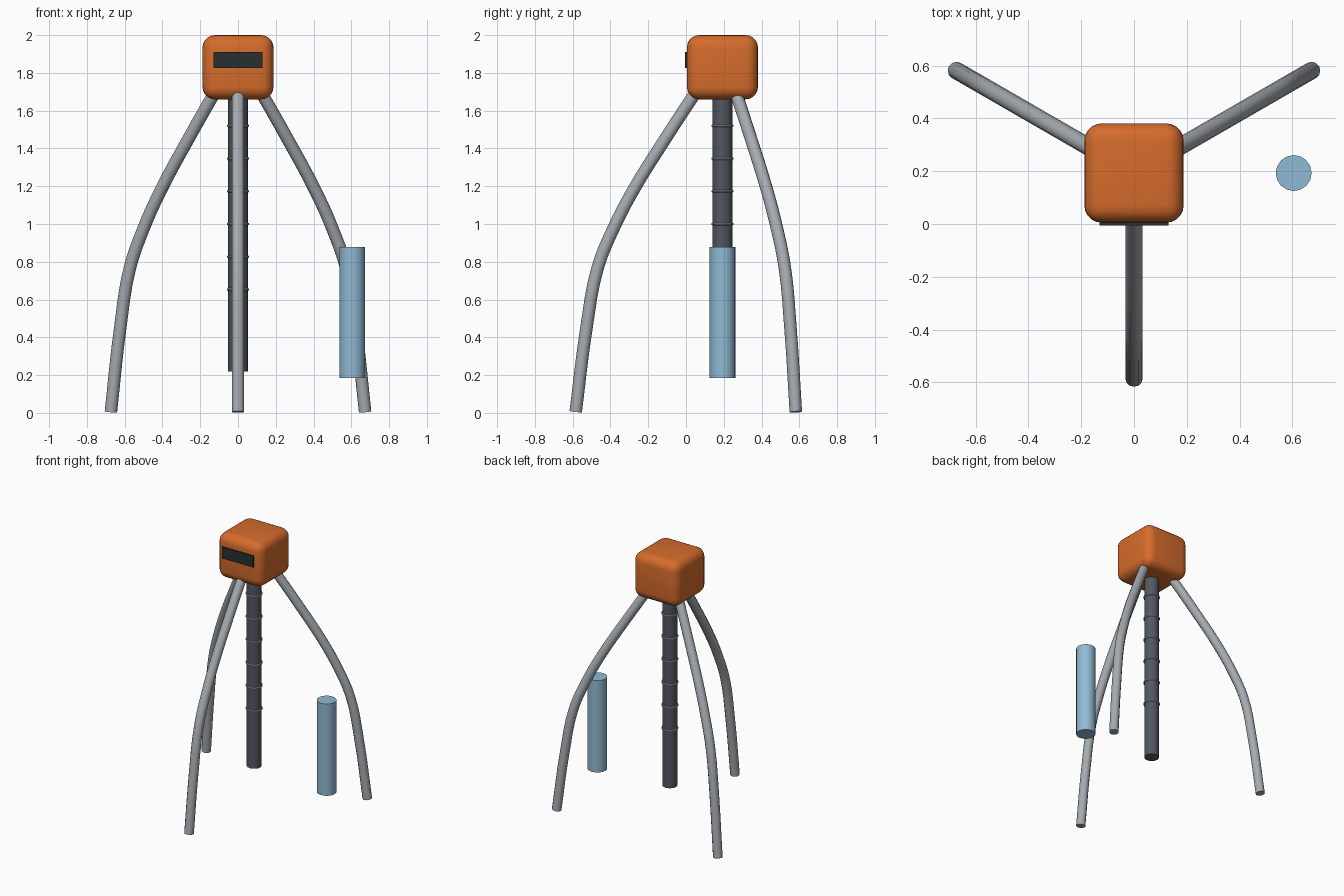
import bpy
import bmesh
from math import radians, cos, sin
from mathutils import Matrix, Vector

cube = bpy.data.objects.get("Cube")
if cube:
    bpy.data.objects.remove(cube, do_unlink=True)

AXIS_Y = 0.193  # depth of the central axis


def material(name, rgb):
    mat = bpy.data.materials.new(name)
    mat.use_nodes = True
    mat.diffuse_color = (*rgb, 1)
    mat.node_tree.nodes["Principled BSDF"].inputs["Base Color"].default_value = (*rgb, 1)
    return mat


orange = material("orange_paint", (0.67, 0.15, 0.025))
steel = material("steel", (0.38, 0.41, 0.44))
dark = material("dark_metal", (0.085, 0.095, 0.115))
black = material("black_glass", (0.021, 0.028, 0.028))
blue = material("pale_blue", (0.28, 0.49, 0.66))


def finish(obj, name, mat, smooth=True):
    obj.name = obj.data.name = name
    obj.data.materials.clear()
    obj.data.materials.append(mat)
    if smooth:
        bpy.ops.object.select_all(action="DESELECT")
        obj.select_set(True)
        bpy.context.view_layer.objects.active = obj
        bpy.ops.object.shade_smooth_by_angle(angle=radians(40))
    return obj


def box(name, center, size, mat, bevel=0):
    bm = bmesh.new()
    bmesh.ops.create_cube(bm, size=1, matrix=Matrix.Diagonal((*size, 1)))
    if bevel:
        bmesh.ops.bevel(bm, geom=bm.edges[:], offset=bevel, segments=5,
                        profile=0.5, affect="EDGES")
    mesh = bpy.data.meshes.new(name)
    bm.to_mesh(mesh)
    bm.free()
    obj = bpy.data.objects.new(name, mesh)
    obj.location = center
    bpy.context.collection.objects.link(obj)
    return finish(obj, name, mat, bool(bevel))


def cylinder(name, x, bottom, top, radius, sides, mat):
    bpy.ops.mesh.primitive_cylinder_add(
        vertices=sides, radius=radius, depth=top - bottom,
        location=(x, AXIS_Y, (top + bottom) / 2))
    return finish(bpy.context.object, name, mat)


def leg(name, degrees):
    # Side profile of a leg as (distance from axis, height)
    profile = [(0.12, 1.73), (0.3, 1.455), (0.477, 1.17), (0.58, 0.97),
               (0.66, 0.77), (0.72, 0.45), (0.777, 0.005)]
    a = radians(degrees)
    curve = bpy.data.curves.new(name + "_path", "CURVE")
    curve.dimensions = "3D"
    curve.resolution_u = 4
    curve.bevel_depth = 0.033
    curve.bevel_resolution = 4
    curve.use_fill_caps = True
    spline = curve.splines.new("BEZIER")
    spline.bezier_points.add(len(profile) - 1)
    for point, (r, z) in zip(spline.bezier_points, profile):
        point.co = Vector((r * cos(a), AXIS_Y + r * sin(a), z))
        point.handle_left_type = point.handle_right_type = "AUTO"
    helper = bpy.data.objects.new(name + "_path", curve)
    bpy.context.collection.objects.link(helper)
    bpy.context.view_layer.update()
    mesh = bpy.data.meshes.new_from_object(
        helper.evaluated_get(bpy.context.evaluated_depsgraph_get()))
    bpy.data.objects.remove(helper, do_unlink=True)
    obj = bpy.data.objects.new(name, mesh)
    bpy.context.collection.objects.link(obj)
    return finish(obj, name, steel)


# Housing with its display panel
box("housing", (0, AXIS_Y, 1.83), (0.376, 0.376, 0.34), orange, 0.065)
box("display_panel", (0, 0.003, 1.868), (0.262, 0.018, 0.086), black)

# Three splayed legs
for name, degrees in (("front_leg", -90), ("back_left_leg", 30), ("back_right_leg", 150)):
    leg(name, degrees)

# Hanging drill tube with evenly spaced collars
cylinder("drill_tube", 0, 0.22, 1.72, 0.052, 16, dark)
for i in range(6):
    bpy.ops.mesh.primitive_torus_add(
        major_radius=0.052, minor_radius=0.007, major_segments=24, minor_segments=8,
        location=(0, AXIS_Y, 1.52 - i * 0.1733))
    finish(bpy.context.object, f"tube_collar_{i + 1}", steel)

# Separate sample cylinder beside the stand
cylinder("sample_cylinder", 0.605, 0.185, 0.878, 0.068, 16, blue)
